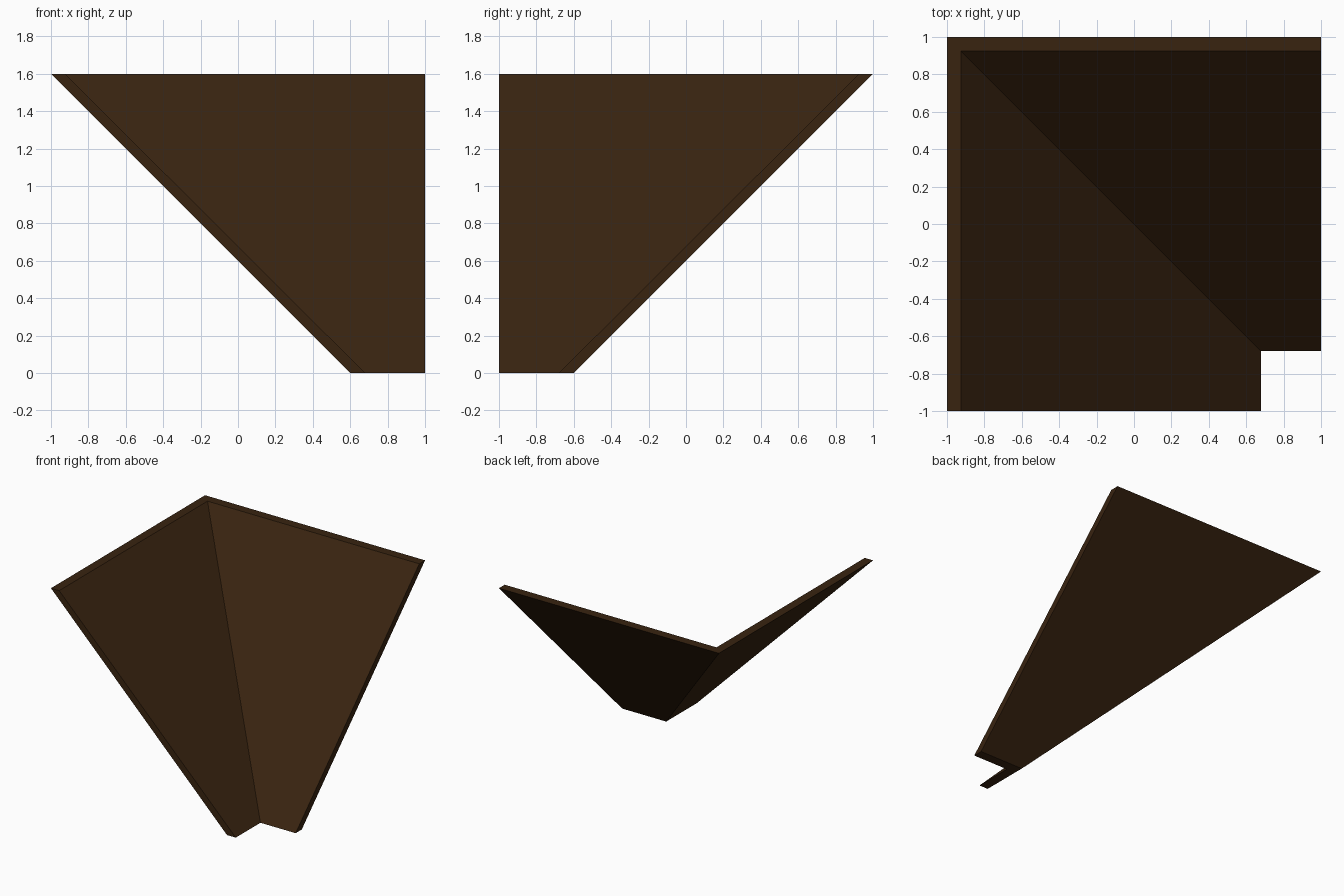
import bpy
import bmesh

cube = bpy.data.objects.get("Cube")
if cube:
    bpy.data.objects.remove(cube, do_unlink=True)


def make_material(name, color):
    mat = bpy.data.materials.new(name)
    mat.use_nodes = True
    mat.diffuse_color = color
    mat.node_tree.nodes["Principled BSDF"].inputs["Base Color"].default_value = color
    return mat


def angle_profile(corner, thickness, z):
    """L-shaped outline whose two legs run to the right and front edges."""
    inner = corner + thickness
    points = [(corner, -1), (corner, -corner), (1, -corner),
              (1, -inner), (inner, -inner), (inner, -1)]
    return [(x, y, z) for x, y in points]


# Folded sheet: a wide angle at the top lofted down to a narrow one
bm = bmesh.new()
bottom = [bm.verts.new(p) for p in angle_profile(0.6, 0.08, 0)]
top = [bm.verts.new(p) for p in angle_profile(-1, 0.075, 1.6)]
count = len(top)
for i in range(count):
    j = (i + 1) % count
    bm.faces.new((bottom[i], bottom[j], top[j], top[i]))

# Rims, split along the fold
for ring in (bottom, top):
    bm.faces.new((ring[0], ring[1], ring[4], ring[5]))
    bm.faces.new((ring[1], ring[2], ring[3], ring[4]))
bmesh.ops.recalc_face_normals(bm, faces=bm.faces)

mesh = bpy.data.meshes.new("folded_panel")
bm.to_mesh(mesh)
bm.free()
mesh.materials.append(make_material("dark_brown", (0.040, 0.017, 0.005, 1)))
panel = bpy.data.objects.new("folded_panel", mesh)
bpy.context.collection.objects.link(panel)
